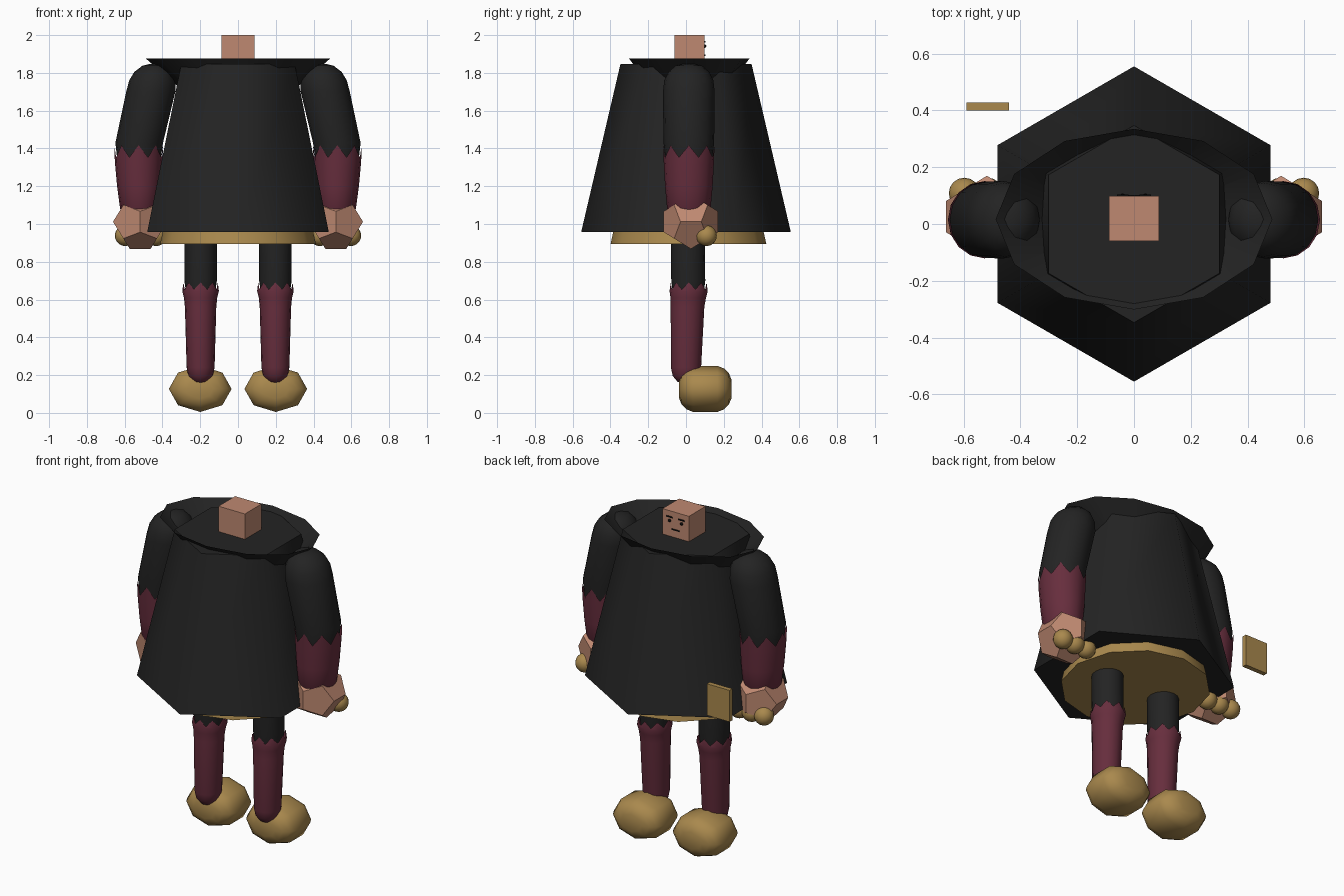
import bpy, bmesh, math
from mathutils import Matrix, Vector

if "Cube" in bpy.data.objects:
    bpy.data.objects.remove(bpy.data.objects["Cube"])


def material(name, rgb):
    m = bpy.data.materials.new(name)
    m.diffuse_color = (*rgb, 1)
    m.use_nodes = True
    m.node_tree.nodes["Principled BSDF"].inputs["Base Color"].default_value = m.diffuse_color
    return m


BLACK = material("black cloth", (0.017, 0.017, 0.017))
MAROON = material("maroon cloth", (0.135, 0.027, 0.047))
GOLD = material("gold", (0.40, 0.25, 0.075))
SKIN = material("skin", (0.52, 0.25, 0.165))
INK = material("ink", (0.004, 0.004, 0.004))


def finish(name, bm, mat, smooth=None):
    bmesh.ops.recalc_face_normals(bm, faces=bm.faces)
    me = bpy.data.meshes.new(name)
    bm.to_mesh(me)
    bm.free()
    ob = bpy.data.objects.new(name, me)
    bpy.context.collection.objects.link(ob)
    me.materials.append(mat)
    if smooth:
        bpy.ops.object.select_all(action='DESELECT')
        ob.select_set(True)
        bpy.context.view_layer.objects.active = ob
        bpy.ops.object.shade_smooth_by_angle(angle=math.radians(smooth))
    return ob


def loft(name, rings, mat, n=16, phase=0.0, smooth=40, caps=(True, True), jag=0.0, turn=None):
    """Stack of elliptical rings (x, y, z, rx, ry); jag zigzags the first ring."""
    bm = bmesh.new()
    loops = []
    for k, (x, y, z, rx, ry) in enumerate(rings):
        loop = []
        for i in range(n):
            a = phase + 2 * math.pi * i / n
            dz = jag * (-1) ** i if k == 0 else 0
            loop.append(bm.verts.new((x + rx * math.cos(a), y + ry * math.sin(a), z + dz)))
        loops.append(loop)
    for a, b in zip(loops, loops[1:]):
        for i in range(n):
            j = (i + 1) % n
            bm.faces.new((a[i], a[j], b[j], b[i]))
    for cap, loop in zip(caps, (loops[0], loops[-1])):
        if cap:
            bm.faces.new(loop)
    if turn:
        bm.transform(turn)
    return finish(name, bm, mat, smooth)


def box(name, lo, hi, mat):
    bm = bmesh.new()
    lo, hi = Vector(lo), Vector(hi)
    bmesh.ops.create_cube(bm, size=1, matrix=Matrix.Translation((lo + hi) / 2)
                          @ Matrix.Diagonal((*(hi - lo), 1)))
    return finish(name, bm, mat)


def ball(name, centre, r, mat, u=16, v=10):
    bm = bmesh.new()
    bmesh.ops.create_uvsphere(bm, u_segments=u, v_segments=v, radius=r,
                              matrix=Matrix.Translation(centre))
    return finish(name, bm, mat, 60)


def dodecahedron(name, centre, r, mat):
    bm = bmesh.new()
    p = (1 + 5 ** 0.5) / 2
    q = 1 / p
    sg = (-1, 1)
    pts = [(a, b, c) for a in sg for b in sg for c in sg]
    for a in sg:
        for b in sg:
            pts += [(a * q, 0, b * p), (0, a * p, b * q), (a * p, b * q, 0)]
    for pt in pts:
        bm.verts.new(Vector(centre) + Vector(pt) * r / 3 ** 0.5)
    bmesh.ops.convex_hull(bm, input=bm.verts)
    bmesh.ops.dissolve_limit(bm, angle_limit=0.05, verts=bm.verts, edges=bm.edges)
    return finish(name, bm, mat)


# Six-sided cloak, open collar bowl and gold skirt underneath
loft("cloak", [(0, 0, 0.957, 0.555, 0.555), (0, 0, 1.847, 0.347, 0.347)], BLACK,
     n=6, phase=math.pi / 2, smooth=62)
loft("collar", [(0, 0.017, 1.46, 0.01, 0.01), (0, 0.017, 1.875, 0.487, 0.318)], BLACK,
     n=12, smooth=35, caps=(True, False))
loft("skirt", [(0, 0.013, 0.895, 0.412, 0.412), (0, 0.013, 1.05, 0.378, 0.378)], GOLD,
     n=12, smooth=35)

# Head with face plates on the +y side
box("head", (-0.088, -0.06, 1.835), (0.088, 0.098, 2.0), SKIN)
box("mouth", (-0.025, 0.096, 1.890), (0.025, 0.102, 1.897), INK)
for s in (-1, 1):
    box("eyebrow", (s * 0.04 - 0.02, 0.096, 1.961), (s * 0.04 + 0.02, 0.103, 1.968), INK)
    ball("eye", (s * 0.04, 0.099, 1.942), 0.009, INK, 8, 6)

for s in (-1, 1):
    # Sleeves
    loft("upper_arm", [(s * x, 0.015, z, rx, ry) for x, z, rx, ry in (
        (0.445, 1.848, 0.02, 0.025), (0.446, 1.838, 0.06, 0.07), (0.449, 1.805, 0.100, 0.108),
        (0.454, 1.76, 0.122, 0.130), (0.462, 1.70, 0.130, 0.137), (0.523, 1.43, 0.126, 0.134),
        (0.525, 1.32, 0.112, 0.120))], BLACK)
    loft("forearm", [(s * x, 0.015, z, rx, ry) for x, z, rx, ry in (
        (0.526, 1.385, 0.129, 0.136), (0.526, 1.33, 0.126, 0.133), (0.524, 1.20, 0.116, 0.126),
        (0.522, 1.08, 0.102, 0.115), (0.522, 1.04, 0.08, 0.09))],
        MAROON, jag=0.032, caps=(False, True))
    # Hands with a row of three gold balls
    dodecahedron("hand", (s * 0.518, 0.026, 1.012), 0.154, SKIN)
    for x in (0.597, 0.515, 0.433):
        ball("knuckle_ball", (s * x, 0.108, 0.938), 0.055, GOLD)
    # Legs
    loft("upper_leg", [(s * 0.198, 0.01, 0.93, 0.086, 0.09), (s * 0.198, 0.012, 0.70, 0.086, 0.09),
                       (s * 0.198, 0.012, 0.62, 0.075, 0.08)], BLACK)
    loft("lower_leg", [(s * 0.198, y, z, rx, ry) for y, z, rx, ry in (
        (0.014, 0.672, 0.091, 0.095), (0.014, 0.645, 0.097, 0.101), (0.012, 0.61, 0.088, 0.094),
        (0.008, 0.56, 0.083, 0.089), (0.0, 0.24, 0.074, 0.080), (0.0, 0.195, 0.065, 0.070),
        (0.0, 0.165, 0.042, 0.045), (0.0, 0.152, 0.012, 0.012))],
        MAROON, jag=0.018, caps=(False, True))
    # Rounded eight-sided feet, lofted then laid along y
    loft("foot", [(0, 0, z, 0.166 * f, 0.122 * f) for z, f in (
        (-0.138, 0.42), (-0.125, 0.68), (-0.10, 0.88), (-0.065, 1.0),
        (0.065, 1.0), (0.10, 0.88), (0.125, 0.68), (0.138, 0.42))],
        GOLD, n=8, smooth=62,
        turn=Matrix.Translation((s * 0.2, 0.102, 0.127)) @ Matrix.Rotation(-math.pi / 2, 4, 'X'))

# Loose gold plate behind one hand
box("plate", (-0.59, 0.40, 1.02), (-0.44, 0.428, 1.21), GOLD)
